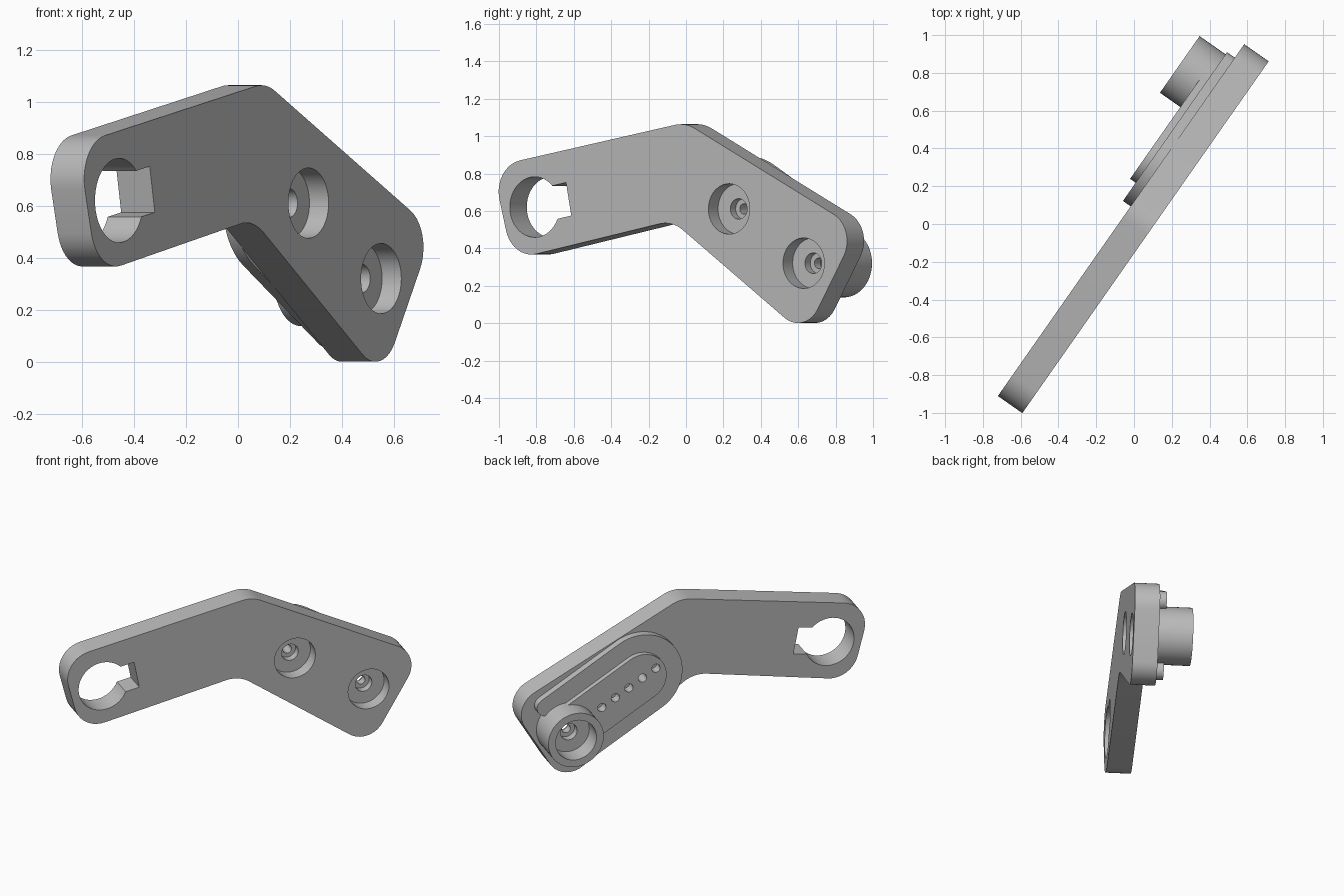
import bpy, bmesh, math
from mathutils import Vector

old = bpy.data.objects.get("Cube")
if old:
    bpy.data.objects.remove(old, do_unlink=True)

grey = bpy.data.materials.new("plain_grey")
grey.use_nodes = True
grey.diffuse_color = (0.5, 0.5, 0.5, 1)
grey.node_tree.nodes["Principled BSDF"].inputs["Base Color"].default_value = (0.5, 0.5, 0.5, 1)

TURN = math.radians(55)
FRONT, BACK, PAD_TOP, RAIL_TOP, BOSS_TOP = 0.09, -0.068, -0.118, -0.154, -0.286
HOLE_A, HOLE_B = Vector((0.344, 0.611)), Vector((0.831, 0.321))
AXIS = (HOLE_B - HOLE_A).normalized()
SIDE = Vector((-AXIS.y, AXIS.x))
SPAN = (HOLE_B - HOLE_A).length


def place(p, n):
    """Plate coordinates (along, height) and depth n to world space."""
    c, s = math.cos(TURN), math.sin(TURN)
    return (p.x * c + n * s, p.x * s - n * c, p.y)


def arc(center, r, start, end, steps):
    angles = [start + (end - start) * i / steps for i in range(steps + 1)]
    return [center + Vector((math.cos(a), math.sin(a))) * r for a in angles]


def circle(center, r, steps=48):
    return arc(center, r, 0, math.tau, steps)[:-1]


def fillet(corners, steps=10):
    """Round each (along, height, radius) corner of a polygon."""
    pts = [Vector(c[:2]) for c in corners]
    out = []
    for i, p in enumerate(pts):
        r = corners[i][2]
        a = (pts[i - 1] - p).normalized()
        b = (pts[(i + 1) % len(pts)] - p).normalized()
        half = a.angle(b) / 2
        mid = p + (a + b).normalized() * r / math.sin(half)
        t = r / math.tan(half)
        va, vb = p + a * t - mid, p + b * t - mid
        start = math.atan2(va.y, va.x)
        turn = math.atan2(va.x * vb.y - va.y * vb.x, va.dot(vb))
        out += arc(mid, r, start, start + turn, steps)
    return out


def on_axis(points):
    """Points given along and across the line of holes."""
    return [HOLE_A + AXIS * p.x + SIDE * p.y for p in points]


def prism(name, outline, n0, n1):
    bm = bmesh.new()
    rings = [[bm.verts.new(place(p, n)) for p in outline] for n in (n0, n1)]
    for ring in rings:
        bm.faces.new(ring)
    for i in range(len(outline)):
        bm.faces.new((rings[0][i - 1], rings[0][i], rings[1][i], rings[1][i - 1]))
    bmesh.ops.recalc_face_normals(bm, faces=bm.faces)
    mesh = bpy.data.meshes.new(name)
    bm.to_mesh(mesh)
    bm.free()
    mesh.materials.append(grey)
    obj = bpy.data.objects.new(name, mesh)
    bpy.context.collection.objects.link(obj)
    return obj


def cut(obj, cutters):
    bpy.context.view_layer.objects.active = obj
    for c in cutters:
        mod = obj.modifiers.new("cut", "BOOLEAN")
        mod.operation, mod.solver, mod.object = "DIFFERENCE", "EXACT", c
        bpy.ops.object.modifier_apply(modifier=mod.name)


# Bent arm plate
plate = prism("arm_plate", fillet([
    (-1.20, 0.837, 0.17), (0.058, 1.073, 0.2), (1.18, 0.505, 0.16),
    (0.839, -0.065, 0.15), (-0.028, 0.548, 0.2), (-1.071, 0.339, 0.17)]), FRONT, BACK)

# Raised pad on the back: round at one end, two rounded prongs at the other
R_OUT, R_IN = 0.278, 0.16
R_MID, R_TIP = (R_OUT + R_IN) / 2, (R_OUT - R_IN) / 2
quarter = math.pi / 2
reach = SPAN + 0.03
pad_shape = arc(Vector((0, 0)), R_OUT, quarter, 3 * quarter, 32)
pad_shape += arc(Vector((reach, -R_MID)), R_TIP, -quarter, quarter, 14)
pad_shape += [Vector((SPAN, -R_IN)), Vector((SPAN, R_IN))]
pad_shape += arc(Vector((reach, R_MID)), R_TIP, -quarter, quarter, 14)
pad = prism("back_pad", on_axis(pad_shape), BACK, PAD_TOP)

# Narrower rail on the pad, and the round boss at its end
rail_shape = arc(Vector((0, 0)), R_IN, quarter, 3 * quarter, 28)
rail_shape += arc(Vector((SPAN, 0)), R_IN, -quarter, quarter, 28)
rail = prism("hole_rail", on_axis(rail_shape), PAD_TOP, RAIL_TOP)
boss = prism("round_boss", circle(HOLE_B, 0.183), BACK, BOSS_TOP)

# Keyhole cutters
key_center = Vector((-0.925, 0.621))
d = Vector((0.982, 0.19))
w = Vector((-d.y, d.x)) * 0.09
key_end = key_center + d * 0.226
keyhole = [
    prism("key_round", circle(key_center, 0.162), 0.3, -0.3),
    prism("key_slot", [key_center - w, key_end - w, key_end + w, key_center + w], 0.3, -0.3)]

# Stepped screw holes from the front, stepped bore in the boss
front_bores = []
for p in (HOLE_A, HOLE_B):
    front_bores += [prism("wide_bore", circle(p, 0.135), 0.3, 0.0),
                    prism("middle_bore", circle(p, 0.055, 32), 0.2, -0.05),
                    prism("thin_bore", circle(p, 0.028, 24), 0.1, -0.4)]
back_bores = [prism("boss_bore", circle(HOLE_B, 0.135), -0.155, -0.4),
              prism("boss_middle_bore", circle(HOLE_B, 0.055, 32), -0.105, -0.3)]

# Row of small blind holes either side of the first screw hole
row = [prism("row_hole", circle(HOLE_A + AXIS * 0.104 * i, 0.028, 24), -0.09, -0.3)
       for i in (-1, 1, 2, 3)]

cut(plate, keyhole + front_bores)
cut(pad, front_bores + back_bores[1:] + row)
cut(rail, front_bores + back_bores[1:] + row)
cut(boss, front_bores[3:] + back_bores)

for c in keyhole + front_bores + back_bores + row:
    bpy.data.objects.remove(c, do_unlink=True)

bpy.ops.object.select_all(action="DESELECT")
for obj in (plate, pad, rail, boss):
    obj.select_set(True)
bpy.context.view_layer.objects.active = plate
bpy.ops.object.shade_smooth_by_angle(angle=math.radians(30))
